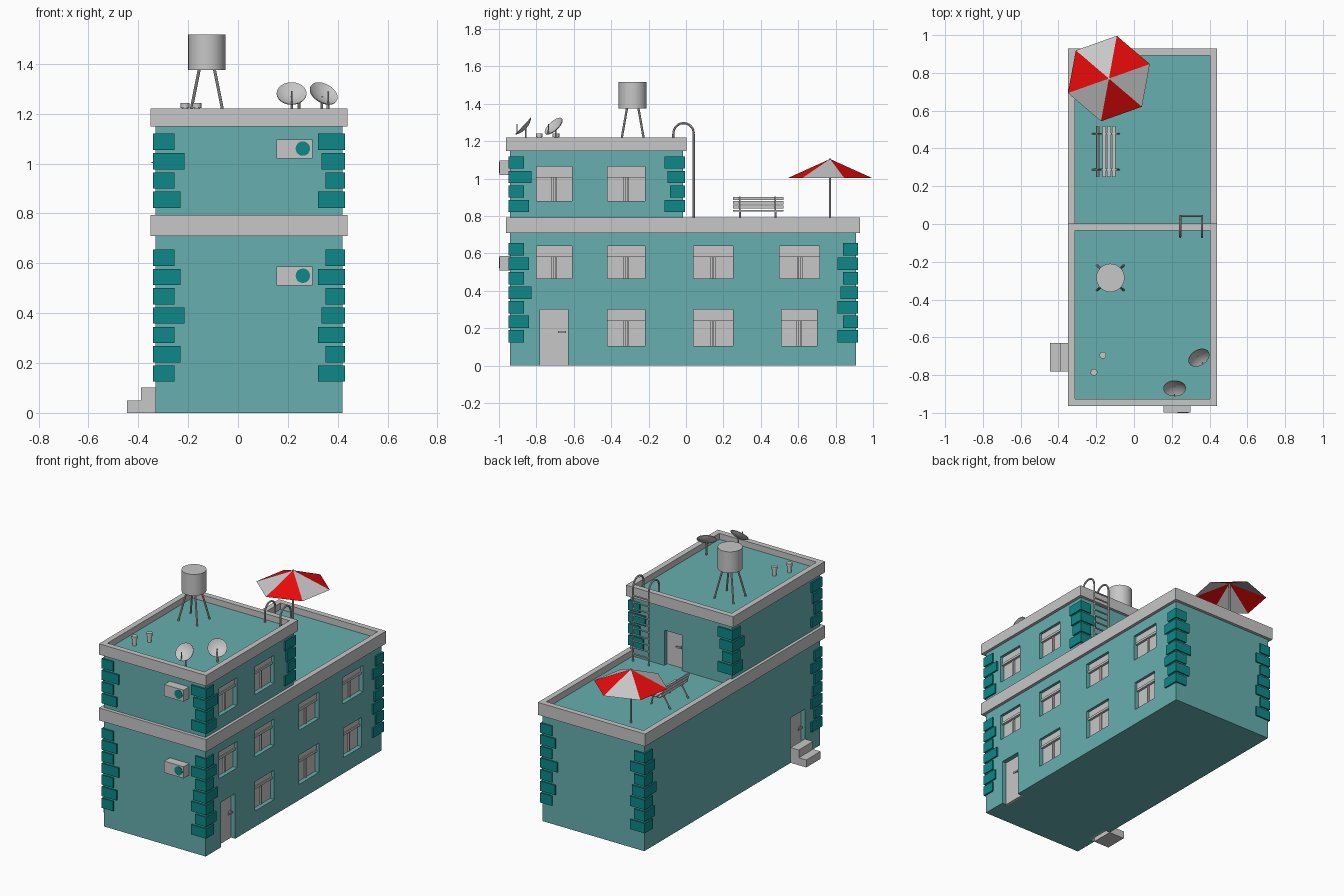
import bpy, bmesh, math
from math import radians, sin, cos, pi
from mathutils import Matrix, Vector

if "Cube" in bpy.data.objects:
    bpy.data.objects.remove(bpy.data.objects["Cube"])


def material(name, r, g, b):
    m = bpy.data.materials.new(name)
    m.use_nodes = True
    m.diffuse_color = (r, g, b, 1)
    m.node_tree.nodes["Principled BSDF"].inputs["Base Color"].default_value = (r, g, b, 1)
    return m


TEAL = material("wall teal", 0.135, 0.43, 0.43)
DARK = material("dark teal", 0.004, 0.25, 0.25)
GREY = material("light grey", 0.58, 0.57, 0.57)
RED = material("parasol red", 0.8, 0.003, 0.003)
WORLD = Matrix.Identity(4)


def frame(x, y, angle, z=0):
    """Wall frame: local x runs right along the wall, local y goes into it."""
    return Matrix.Translation((x, y, z)) @ Matrix.Rotation(radians(angle), 4, 'Z')


def box(bm, x0, x1, y0, y1, z0, z1, at=WORLD):
    lo, hi = Vector((x0, y0, z0)), Vector((x1, y1, z1))
    m = at @ Matrix.Translation((lo + hi) / 2) @ Matrix.Diagonal((*(hi - lo), 1))
    bmesh.ops.create_cube(bm, size=1, matrix=m)


def rod(bm, a, b, r, r2=None, sides=8):
    a, b = Vector(a), Vector(b)
    d = b - a
    m = Matrix.Translation((a + b) / 2) @ d.to_track_quat('Z', 'Y').to_matrix().to_4x4()
    bmesh.ops.create_cone(bm, cap_ends=True, segments=sides, radius1=r,
                          radius2=r if r2 is None else r2, depth=d.length, matrix=m)


def finish(name, bm, *mats, smooth=False):
    mesh = bpy.data.meshes.new(name)
    bm.to_mesh(mesh)
    bm.free()
    ob = bpy.data.objects.new(name, mesh)
    bpy.context.collection.objects.link(ob)
    for m in mats:
        mesh.materials.append(m)
    if smooth:
        bpy.ops.object.select_all(action='DESELECT')
        ob.select_set(True)
        bpy.context.view_layer.objects.active = ob
        bpy.ops.object.shade_smooth_by_angle(angle=radians(40))
    return ob


X0, X1, Y0, Y1, YU = -0.33, 0.42, -0.94, 0.91, -0.015
RECESS = 0.045
right_wall = frame(X1, 0, 90)
left_wall = frame(X0, 0, -90)
upper_back = frame(0, YU, 180)

# Openings: wall frame, left, right, bottom, top
windows = [(right_wall, a, b, 0.105, 0.30) for a, b in ((-0.42, -0.22), (0.04, 0.25), (0.51, 0.70))]
windows += [(right_wall, a, b, 0.465, 0.64) for a, b in
            ((-0.8, -0.61), (-0.42, -0.22), (0.04, 0.25), (0.5, 0.715))]
upper_windows = [(right_wall, a, b, 0.88, 1.065) for a, b in ((-0.8, -0.61), (-0.42, -0.22))]
doors = [(right_wall, -0.78, -0.63, 0.0, 0.30), (left_wall, 0.63, 0.78, 0.0, 0.30)]
upper_doors = [(upper_back, -0.17, -0.04, 0.75, 0.985)]


# Storeys with recessed openings
def storey(name, y1, z0, z1, openings):
    bm = bmesh.new()
    box(bm, X0, X1, Y0, y1, z0, z1)
    body = finish(name, bm, TEAL)
    bm = bmesh.new()
    for at, a, b, bottom, top in openings:
        low = bottom - 0.02 if bottom in (0.0, z0) else bottom
        box(bm, a, b, -0.05, RECESS, low, top, at)
    cutter = finish(name + " cutter", bm)
    mod = body.modifiers.new("openings", 'BOOLEAN')
    mod.operation, mod.object, mod.solver = 'DIFFERENCE', cutter, 'EXACT'
    bpy.context.view_layer.objects.active = body
    bpy.ops.object.modifier_apply(modifier=mod.name)
    bpy.data.objects.remove(cutter)


storey("lower_storey", Y1, 0, 0.75, windows + doors)
storey("upper_storey", YU, 0.75, 1.18, upper_windows + upper_doors)


# Parapets around both roofs
def parapet(name, y0, y1, z0, z1):
    bm = bmesh.new()
    xa, xb, t = X0 - 0.02, X1 + 0.02, 0.037
    for a, b in ((xa, xa + t), (xb - t, xb)):
        box(bm, a, b, y0, y1, z0, z1)
    for a, b in ((y0, y0 + t), (y1 - t, y1)):
        box(bm, xa + t, xb - t, a, b, z0, z1)
    finish(name, bm, GREY)


parapet("lower_parapet", -0.963, 0.93, 0.71, 0.793)
parapet("upper_parapet", -0.963, 0.003, 1.148, 1.22)

# Window joinery: back pane, shutter box, two sashes with a mullion
bm = bmesh.new()
for at, a, b, z0, z1 in windows + upper_windows:
    mid = (a + b) / 2
    box(bm, a, b, RECESS - 0.005, RECESS + 0.005, z0, z1, at)
    box(bm, a, b, 0.018, RECESS, z1 - 0.045, z1, at)
    box(bm, a, b, 0.012, RECESS, z1 - 0.06, z1 - 0.045, at)
    box(bm, a, mid - 0.012, 0.028, RECESS, z0, z1 - 0.06, at)
    box(bm, mid - 0.006, mid + 0.006, 0.022, RECESS, z0, z1 - 0.06, at)
    box(bm, mid + 0.012, b, 0.028, RECESS, z0, z1 - 0.06, at)
finish("windows", bm, GREY)

# Doors with lever handles
bm = bmesh.new()
for at, a, b, z0, z1 in doors + upper_doors:
    h = z0 + 0.6 * (z1 - z0)
    box(bm, a, b, 0.03, RECESS + 0.005, z0, z1, at)
    box(bm, b - 0.025, b - 0.015, 0.012, 0.03, h - 0.006, h + 0.006, at)
    box(bm, b - 0.055, b - 0.012, 0.008, 0.014, h - 0.005, h + 0.005, at)
finish("doors", bm, GREY)

# Entrance steps
bm = bmesh.new()
box(bm, -0.445, X0, -0.78, -0.63, 0, 0.05)
box(bm, -0.39, X0, -0.78, -0.63, 0.05, 0.102)
finish("entrance_steps", bm, GREY)


# Corner stones: each wall has one pattern at its left end and another at its right
def corner_stones(name, y1, z0, left, right):
    bm = bmesh.new()
    w, d = X1 - X0, y1 - Y0
    for x, y, angle, span in ((X0, Y0, 0, w), (X1, Y0, 90, d), (X1, y1, 180, w), (X0, y1, 270, d)):
        at = frame(x, y, angle)
        for i, (p, q) in enumerate(zip(left, right)):
            z = z0 + i * 0.0775
            box(bm, -0.01, p - 0.01, -0.01, 0.01, z, z + 0.065, at)
            box(bm, span + 0.01 - q, span + 0.01, -0.01, 0.01, z, z + 0.065, at)
    finish(name, bm, DARK)


S, M, L = 0.085, 0.11, 0.125
corner_stones("lower_corner_stones", Y1, 0.125, (S, M, S, L, S, M, S), (M, 0.08, M, 0.095, 0.08, M, 0.08))
corner_stones("upper_corner_stones", YU, 0.822, (M, S, L, S), (M, 0.08, 0.095, M))

# Air conditioners with a fan disc
for z in (0.55, 1.06):
    bm = bmesh.new()
    box(bm, 0.155, 0.298, -0.998, Y0, z - 0.04, z + 0.037)
    finish("air_conditioner", bm, GREY)
    bm = bmesh.new()
    rod(bm, (0.26, -1.0, z), (0.26, -0.99, z), 0.029, sides=20)
    finish("fan_disc", bm, DARK)

# Water tank on four splayed legs
cx, cy = -0.125, -0.285
bm = bmesh.new()
rod(bm, (cx, cy, 1.375), (cx, cy, 1.517), 0.075, sides=32)
for sx in (-1, 1):
    for sy in (-1, 1):
        rod(bm, (cx + sx * 0.07, cy + sy * 0.065, 1.18), (cx + sx * 0.03, cy + sy * 0.03, 1.38), 0.006)
finish("water_tank", bm, GREY, smooth=True)

# Roof vents with caps
bm = bmesh.new()
for x, y in ((-0.165, -0.695), (-0.212, -0.785)):
    rod(bm, (x, y, 1.18), (x, y, 1.225), 0.012, sides=16)
    rod(bm, (x, y, 1.223), (x, y, 1.242), 0.018, sides=16)
finish("roof_vents", bm, GREY, smooth=True)

# Satellite dishes: spun shallow bowl, post and feed arm
for x, y, turn in ((0.215, -0.867, 0), (0.342, -0.705, 32)):
    at = frame(x, y, turn, 1.278)
    tilt = at @ Matrix.Rotation(radians(47), 4, 'X')
    bm = bmesh.new()
    radii = [0.06 * i / 6 for i in range(7)]
    profile = [Vector((r, 0, 5 * r * r - 0.012)) for r in radii]
    profile += [Vector((r, 0, 5 * r * r - 0.016)) for r in reversed(radii)]
    vs = [bm.verts.new(p) for p in profile]
    es = [bm.edges.new(pair) for pair in zip(vs, vs[1:])]
    bmesh.ops.spin(bm, geom=vs + es, cent=(0, 0, 0), axis=(0, 0, 1), angle=2 * pi, steps=24)
    bmesh.ops.remove_doubles(bm, verts=bm.verts, dist=0.0002)
    bmesh.ops.recalc_face_normals(bm, faces=bm.faces)
    bmesh.ops.transform(bm, matrix=tilt, verts=bm.verts)
    rod(bm, at @ Vector((0, 0.01, -0.1)), at @ Vector((0, 0.01, -0.01)), 0.005)
    rod(bm, tilt @ Vector((0, -0.055, 0)), tilt @ Vector((0, -0.015, 0.035)), 0.003)
    finish("satellite_dish", bm, GREY, smooth=True)

# Roof ladder with hooped handrails
bm = bmesh.new()
for x in (0.245, 0.36):
    arc = [(x, -0.013 + 0.055 * cos(pi * i / 10), 1.24 + 0.057 * sin(pi * i / 10)) for i in range(11)]
    path = [(x, 0.042, 0.75)] + arc + [(x, -0.068, 1.18)]
    for a, b in zip(path, path[1:]):
        rod(bm, a, b, 0.006)
for i in range(10):
    z = 0.80 + i * 0.043
    rod(bm, (0.245, 0.042, z), (0.36, 0.042, z), 0.005)
finish("roof_ladder", bm, GREY, smooth=True)

# Parasol: six-sided canopy in alternating colours on a pole
px, py = -0.133, 0.77
bm = bmesh.new()
tip = bm.verts.new((px, py, 1.105))
rim = []
for i in range(6):
    a = radians(79.5 + 60 * i)
    rim.append(bm.verts.new((px + 0.23 * cos(a), py + 0.23 * sin(a), 1.003)))
for i in range(6):
    bm.faces.new((tip, rim[i], rim[(i + 1) % 6])).material_index = i % 2
finish("parasol_canopy", bm, GREY, RED)
bm = bmesh.new()
rod(bm, (px, py, 0.75), (px, py, 1.107), 0.006)
finish("parasol_pole", bm, GREY, smooth=True)

# Bench: seat slats, leaning back slats and splayed legs
bm = bmesh.new()
for i in range(3):
    x = -0.168 + i * 0.026
    box(bm, x, x + 0.019, 0.25, 0.52, 0.825, 0.832)
    xb, z = -0.183 - i * 0.007, 0.84 + i * 0.023
    box(bm, xb - 0.005, xb, 0.25, 0.52, z, z + 0.017)
for y in (0.288, 0.478):
    rod(bm, (-0.175, y, 0.822), (-0.095, y, 0.822), 0.005)
    rod(bm, (-0.095, y, 0.822), (-0.08, y, 0.75), 0.005)
    rod(bm, (-0.175, y, 0.822), (-0.22, y, 0.75), 0.005)
    rod(bm, (-0.175, y, 0.822), (-0.197, y, 0.903), 0.004)
finish("bench", bm, GREY)
